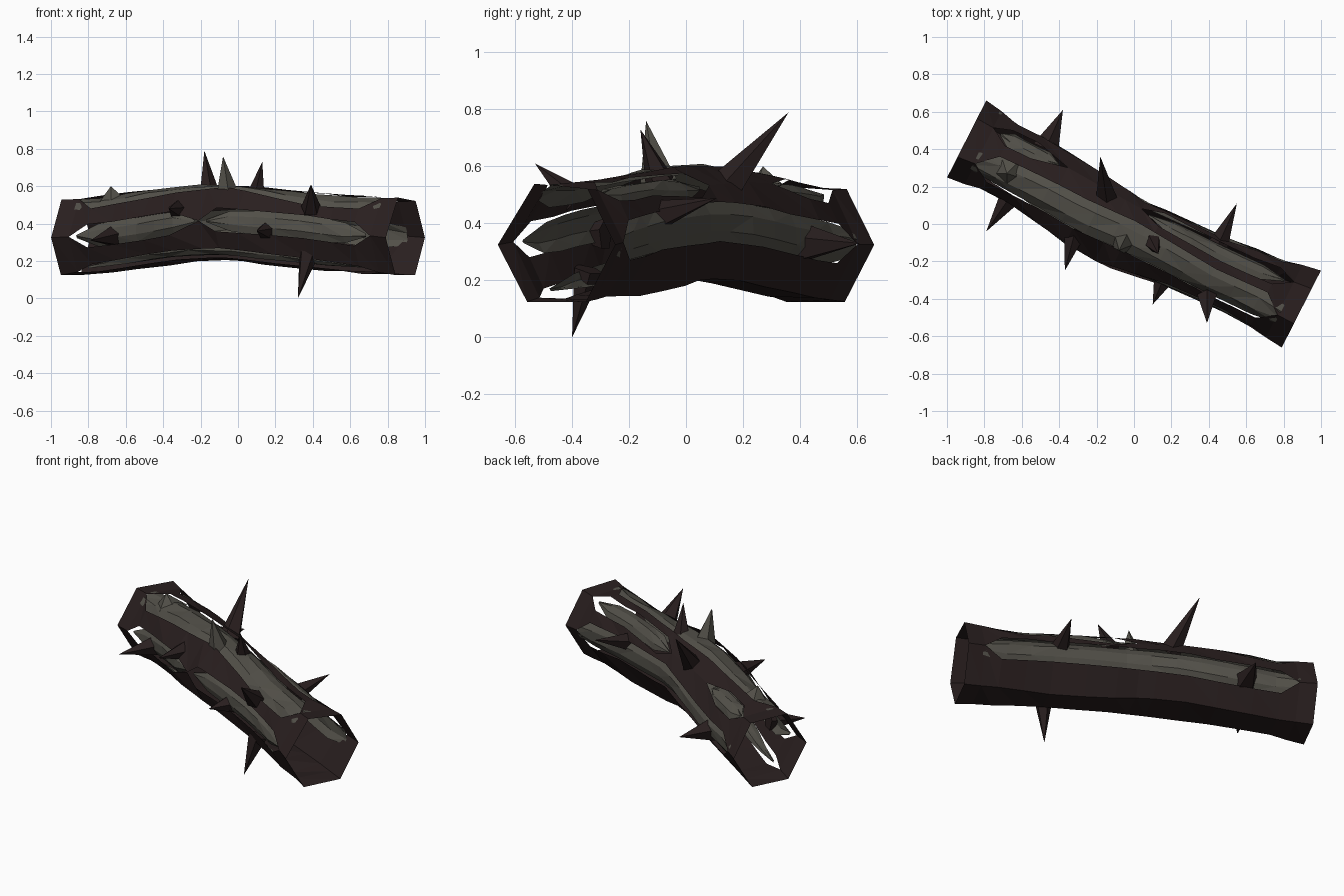
import bpy, bmesh, math, random
from mathutils import Vector, Matrix

random.seed(4)
cube = bpy.data.objects.get("Cube")
if cube:
    bpy.data.objects.remove(cube)


def material(name, rgb):
    m = bpy.data.materials.new(name)
    m.use_nodes = True
    m.diffuse_color = (*rgb, 1)
    bsdf = m.node_tree.nodes["Principled BSDF"]
    bsdf.inputs["Base Color"].default_value = (*rgb, 1)
    bsdf.inputs["Roughness"].default_value = 0.9
    return m


BARK = material("dark brown bark", (0.022, 0.0135, 0.0135))
WOOD = material("grey wood", (0.085, 0.08, 0.066))


def finish(bm, name, mat):
    mesh = bpy.data.meshes.new(name)
    bmesh.ops.remove_doubles(bm, verts=bm.verts, dist=0.002)
    bmesh.ops.recalc_face_normals(bm, faces=bm.faces)
    bm.to_mesh(mesh)
    bm.free()
    mesh.materials.append(mat)
    obj = bpy.data.objects.new(name, mesh)
    bpy.context.collection.objects.link(obj)
    return obj


def sample(keys, u):
    """Interpolate evenly spaced keys over u = -1..1."""
    f = (u + 1) / 2 * (len(keys) - 1)
    i = min(int(f), len(keys) - 2)
    return keys[i] + (keys[i + 1] - keys[i]) * (f - i)


# Log axis: slanted in plan, arched in height, slightly bowed sideways
HALF = 1.004
ALONG = Vector((0.891, -0.453, 0))
SIDE = Vector((0.453, 0.891, 0))
HEIGHT = [0.325, 0.34, 0.375, 0.398, 0.4, 0.38, 0.355, 0.335, 0.325]
BOW = [0, -0.005, -0.016, -0.05, -0.062, -0.037, -0.02, -0.01, 0]
WIDTH = [0.231, 0.2, 0.209, 0.218, 0.203, 0.19, 0.19, 0.197, 0.231]
TALL = [0.231, 0.21, 0.21, 0.21, 0.21, 0.21, 0.21, 0.21, 0.231]
SAG = [1, 1.08, 1.1, 1.06, 1.15, 1.22, 1.15, 1.05, 1]


def point(u, angle, scale=1.0):
    a = math.radians(angle)
    p = ALONG * (u * HALF)
    p += SIDE * (sample(BOW, u) + sample(WIDTH, u) * scale * math.cos(a))
    depth = sample(SAG, u) if 270 < angle < 330 else 1
    p.z = sample(HEIGHT, u) + sample(TALL, u) * scale * math.sin(a) * depth
    return p


# Splits in the bark: name, centre angle along the log, half width, open ranges,
# gap left at the tips of the wood, extra half width of the wood
SLOTS = [
    ("back", [0, -5, 2, 6, 0], 19, [(-0.9, 0.9)], -0.01, 4),
    ("upper_back", [58, 52, 40, 58, 58], 16, [(-0.9, -0.45), (0, 0.9)], 0.05, 1),
    ("top", [118, 108, 92, 113, 112], 24, [(-0.9, 0.9)], -0.01, 4),
    ("front", [180, 182, 174, 172, 180], 17, [(-0.9, -0.1), (-0.1, 0.9)], 0.035, 3),
    ("lower_front", [240, 232, 228, 232, 240], 10, [(-0.9, 0.9)], 0.06, 3),
    ("lower_back", [300, 300, 304, 300, 300], 0, [], 0, 0),
]
RINGS = [-1, -0.9, -0.8, -0.65, -0.45, -0.28, -0.1, 0, 0.12, 0.3, 0.5, 0.65, 0.8, 0.9, 1]


def opening(slot, u):
    for lo, hi in slot[3]:
        if lo < u < hi:
            return slot[2] * min(1, min(u - lo, hi - u) / 0.1)
    return 0


# Bark shell: an open tube with a flared hexagonal rim at both ends
bm = bmesh.new()
rows = []
for u in RINGS:
    row = []
    for slot in SLOTS:
        c, w = sample(slot[1], u), opening(slot, u)
        k = 1 if abs(u) > 0.85 else random.uniform(0.98, 1.04)
        row += [bm.verts.new(point(u, c - w, k)), bm.verts.new(point(u, c + w, k))]
    rows.append(row)
for r, s in zip(rows, rows[1:]):
    for j in range(1, 12, 2):
        k = (j + 1) % 12
        bm.faces.new((r[j], r[k], s[k]))
        bm.faces.new((r[j], s[k], s[j]))
finish(bm, "bark_shell", BARK)


# Wood showing through each split: a ridged strip narrowing to its tips
def wood_strip(slot, lo, hi, name):
    gap, extra = slot[4:]
    floor = 0.6 if gap < 0 else 0.12
    bm = bmesh.new()
    steps = max(5, round((hi - lo) * 7))
    rows = []
    for i in range(steps + 1):
        t = i / steps
        u = lo + gap + (hi - lo - 2 * gap) * t
        taper = min(1, floor + 5 * min(t, 1 - t))
        w = (slot[2] + extra) * taper
        c = sample(slot[1], u)
        row = []
        for f in (-1, -0.4, 0.35, 1):
            lift = 0.9 + 0.13 * (1 - abs(f)) * taper
            lift += random.uniform(-0.03, 0.03) * (1.3 - abs(f))
            row.append(bm.verts.new(point(u, c + f * w, lift)))
        rows.append(row)
    for r, s in zip(rows, rows[1:]):
        for j in range(3):
            quad = (r[j], r[j + 1], s[j + 1], s[j])
            n = random.randrange(2)
            bm.faces.new((quad[n], quad[n + 1], quad[n + 2]))
            bm.faces.new((quad[n], quad[n + 2], quad[(n + 3) % 4]))
    finish(bm, name, WOOD)


for slot in SLOTS:
    for number, (lo, hi) in enumerate(slot[3]):
        wood_strip(slot, lo, hi, f"{slot[0]}_wood_{number + 1}")


# Thorns: five-sided spikes from a base point to a tip
def thorn(name, base, tip, radius, mat=BARK):
    base, tip = Vector(base), Vector(tip)
    base -= (tip - base).normalized() * 0.03
    d = tip - base
    bm = bmesh.new()
    place = Matrix.Translation((base + tip) / 2) @ d.to_track_quat("Z", "Y").to_matrix().to_4x4()
    bmesh.ops.create_cone(bm, cap_ends=True, segments=5, radius1=radius, radius2=0,
                          depth=d.length, matrix=place)
    finish(bm, name, mat)


thorn("tall_top_thorn", (-0.15, 0.15, 0.54), (-0.18, 0.36, 0.79), 0.065)
thorn("grey_top_thorn", (-0.06, -0.1, 0.57), (-0.08, -0.14, 0.76), 0.07, WOOD)
thorn("wood_knot", (-0.67, 0.28, 0.53), (-0.68, 0.27, 0.6), 0.1, WOOD)
thorn("small_top_thorn", (0.1, -0.1, 0.57), (0.13, -0.16, 0.73), 0.055)
thorn("upper_front_thorn", (0.39, -0.41, 0.5), (0.39, -0.53, 0.61), 0.055)
thorn("left_back_thorn", (0.46, -0.09, 0.43), (0.55, 0.11, 0.49), 0.06)
thorn("right_back_thorn", (-0.46, 0.43, 0.33), (-0.38, 0.61, 0.33), 0.075)
thorn("right_front_thorn", (-0.68, 0.12, 0.33), (-0.79, -0.04, 0.31), 0.06)
thorn("middle_front_thorn", (-0.32, -0.06, 0.47), (-0.37, -0.25, 0.48), 0.065)
thorn("small_front_thorn", (0.15, -0.31, 0.36), (0.1, -0.43, 0.36), 0.06)
thorn("bottom_thorn", (0.37, -0.35, 0.21), (0.32, -0.4, 0), 0.055)
